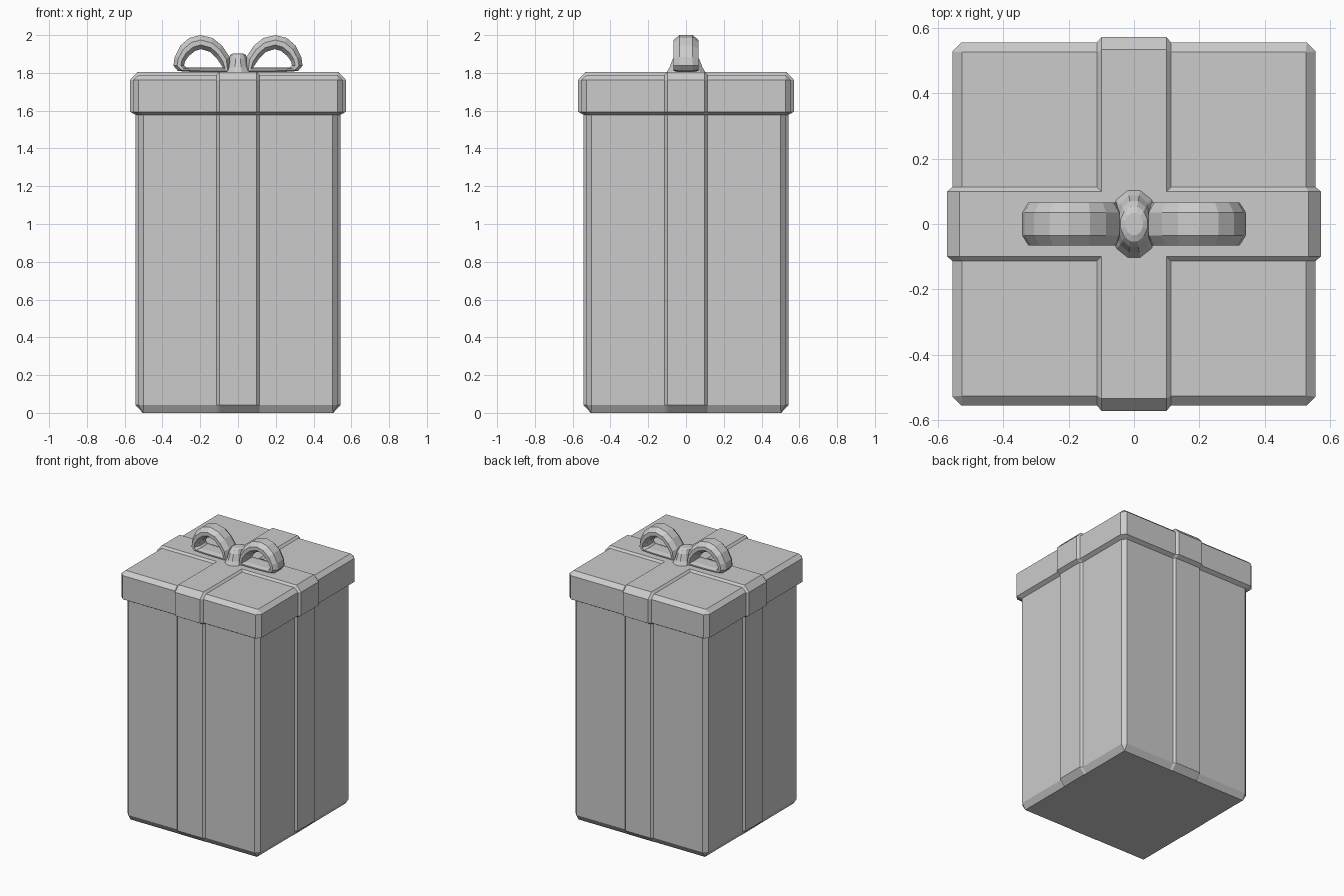
import bpy, bmesh, math

if "Cube" in bpy.data.objects:
    bpy.data.objects.remove(bpy.data.objects["Cube"])

R1, R2 = 0.099, 0.113      # ribbon half width: raised face / foot of its sloped edge


def finish(bm, name):
    bmesh.ops.remove_doubles(bm, verts=bm.verts[:], dist=1e-5)
    bmesh.ops.recalc_face_normals(bm, faces=bm.faces[:])
    me = bpy.data.meshes.new(name)
    bm.to_mesh(me)
    bm.free()
    ob = bpy.data.objects.new(name, me)
    bpy.context.collection.objects.link(ob)
    return ob


def plan(h, cut, off, z, dz=0.0):
    """Square outline with cut corners and a raised ribbon in each side (6 points a side)."""
    side = [(-h + cut, h, z), (-R2, h, z), (-R1, h + off, z + dz),
            (R1, h + off, z + dz), (R2, h, z), (h - cut, h, z)]
    pts = []
    for k in range(4):
        c, s = [(1, 0), (0, 1), (-1, 0), (0, -1)][k]
        pts += [(x * c + y * s, y * c - x * s, zz) for x, y, zz in side]
    return pts


def loft(bm, rings, closed=False):
    rows = [[bm.verts.new(p) for p in r] for r in rings]
    n = len(rows[0])
    pairs = list(zip(rows, rows[1:])) + ([(rows[-1], rows[0])] if closed else [])
    for a, b in pairs:
        for i in range(n):
            j = (i + 1) % n
            bm.faces.new((a[i], a[j], b[j], b[i]))
    return rows


# Box body with ribbon strips worked into its sides
bm = bmesh.new()
rows = loft(bm, [plan(0.502, 0, 0.002, 0), plan(0.528, 0.027, 0.015, 0.042),
                 plan(0.528, 0.027, 0.015, 1.578)])
bm.faces.new(rows[0])
finish(bm, "box_body")

# Lid with overhang and the ribbon cross on top
LID, RIB = 1.79, 1.804
bm = bmesh.new()
rows = loft(bm, [plan(0.528, 0.027, 0.015, 1.578), plan(0.555, 0.028, 0.016, 1.594),
                 plan(0.555, 0.028, 0.016, 1.763), plan(0.525, 0, 0.008, LID, RIB - LID)])
top = rows[-1]
signs = [(-1, 1), (1, 1), (1, -1), (-1, -1)]
low = [bm.verts.new((x * R2, y * R2, LID)) for x, y in signs]
high = [bm.verts.new((x * R1, y * R1, RIB)) for x, y in signs]
bm.faces.new(high)
for k in range(4):
    s = top[k * 6:k * 6 + 6]
    nxt = top[(k * 6 + 6) % 24:(k * 6 + 6) % 24 + 6]
    m = (k + 1) % 4
    bm.faces.new((s[2], s[3], high[m], high[k]))      # ribbon arm
    bm.faces.new((s[1], s[2], high[k], low[k]))       # sloped edges
    bm.faces.new((s[3], s[4], low[m], high[m]))
    bm.faces.new((s[4], s[5], nxt[1], low[m]))        # lid quarter
finish(bm, "lid")

# Bow loops: chamfered band between an outer and an inner outline
OUTER = [(0.045, 1.885), (0.085, 1.945), (0.135, 1.985), (0.20, 2.0), (0.258, 1.985),
         (0.305, 1.945), (0.335, 1.885), (0.342, 1.838), (0.318, 1.810), (0.20, 1.802), (0.04, 1.802)]
INNER = [(0.095, 1.850), (0.115, 1.880), (0.145, 1.910), (0.195, 1.926), (0.228, 1.916),
         (0.260, 1.890), (0.280, 1.862), (0.286, 1.840), (0.274, 1.828), (0.20, 1.828), (0.08, 1.828)]
SECTION = [(0, -0.035), (0, 0.035), (0.35, 0.066), (0.7, 0.066),
           (1, 0.035), (1, -0.035), (0.7, -0.066), (0.35, -0.066)]
for name, sx in (("bow_loop_right", 1), ("bow_loop_left", -1)):
    bm = bmesh.new()
    loft(bm, [[(sx * (a + (c - a) * t), y, b + (d - b) * t) for t, y in SECTION]
              for (a, b), (c, d) in zip(OUTER, INNER)], closed=True)
    finish(bm, name)

# Knot between the loops
bm = bmesh.new()
rows = loft(bm, [[(rx * math.cos(math.tau * (i + 0.5) / 12), ry * math.sin(math.tau * (i + 0.5) / 12), z)
                  for i in range(12)]
                 for rx, ry, z in ((0.078, 0.108, 1.80), (0.060, 0.090, 1.83),
                                   (0.050, 0.072, 1.875), (0.042, 0.055, 1.895), (0.028, 0.035, 1.903))])
bm.faces.new(rows[0])
bm.faces.new(rows[-1])
finish(bm, "bow_knot")
